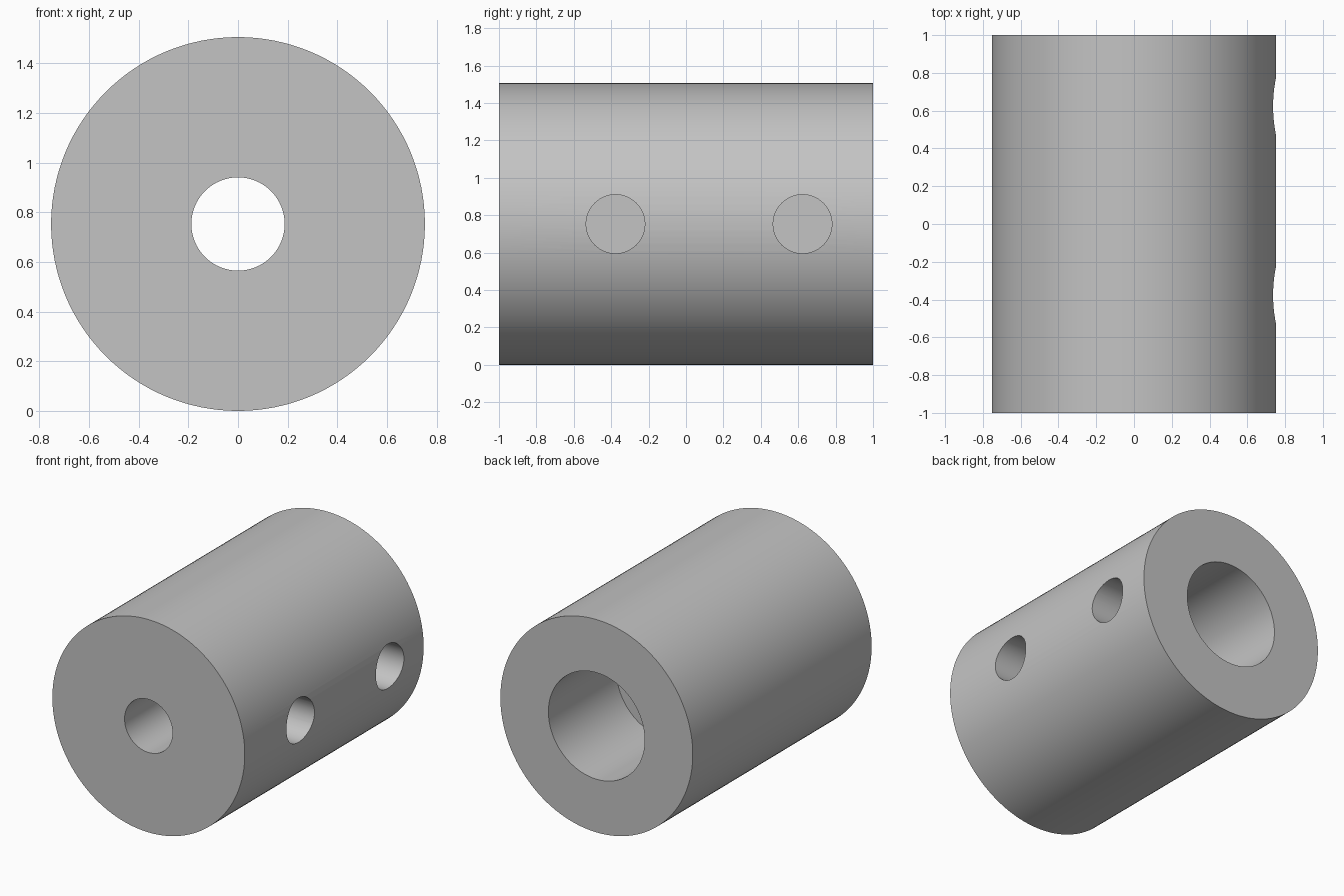
import bpy
from math import pi

cube = bpy.data.objects.get("Cube")
if cube:
    bpy.data.objects.remove(cube, do_unlink=True)

RADIUS = 0.753       # outer radius, also the height of the axis
SMALL_BORE = 0.188
LARGE_BORE = 0.377
STEP_Y = 0.24        # where the large bore meets the small one
SCREW_RADIUS = 0.157
SCREW_FLOOR = 0.39   # x of the flat bottom of the screw holes


def rod(name, radius, start, end, axis, offset=0.0, sides=128):
    """Cylinder from start to end along the x or y axis."""
    mid = (start + end) / 2
    if axis == "y":
        location, rotation = (offset, mid, RADIUS), (pi / 2, 0, 0)
    else:
        location, rotation = (mid, offset, RADIUS), (0, pi / 2, 0)
    bpy.ops.mesh.primitive_cylinder_add(
        vertices=sides, radius=radius, depth=end - start,
        location=location, rotation=rotation)
    obj = bpy.context.object
    obj.name = name
    return obj


# Metal colour
metal = bpy.data.materials.new("grey_metal")
metal.use_nodes = True
grey = (0.55, 0.55, 0.55, 1)
metal.diffuse_color = grey
metal.node_tree.nodes["Principled BSDF"].inputs["Base Color"].default_value = grey

# Sleeve body
body = rod("coupling_sleeve", RADIUS, -1, 1, "y")
body.data.materials.append(metal)

# Stepped bore and two blind screw holes on one side
cutters = [
    rod("small_bore", SMALL_BORE, -1.1, STEP_Y + 0.1, "y", sides=64),
    rod("large_bore", LARGE_BORE, STEP_Y, 1.1, "y", sides=96),
]
for name, y in (("front_screw_hole", -0.377), ("rear_screw_hole", 0.623)):
    cutters.append(rod(name, SCREW_RADIUS, SCREW_FLOOR, 0.9, "x", y, 64))

bpy.ops.object.select_all(action="DESELECT")
body.select_set(True)
bpy.context.view_layer.objects.active = body
for cutter in cutters:
    cutter.hide_render = True
    cut = body.modifiers.new(cutter.name, "BOOLEAN")
    cut.operation = "DIFFERENCE"
    cut.solver = "EXACT"
    cut.object = cutter
    bpy.ops.object.modifier_apply(modifier=cut.name)
    bpy.data.objects.remove(cutter, do_unlink=True)

# Smooth walls with crisp rims
bpy.ops.object.shade_smooth_by_angle(angle=pi / 6)
